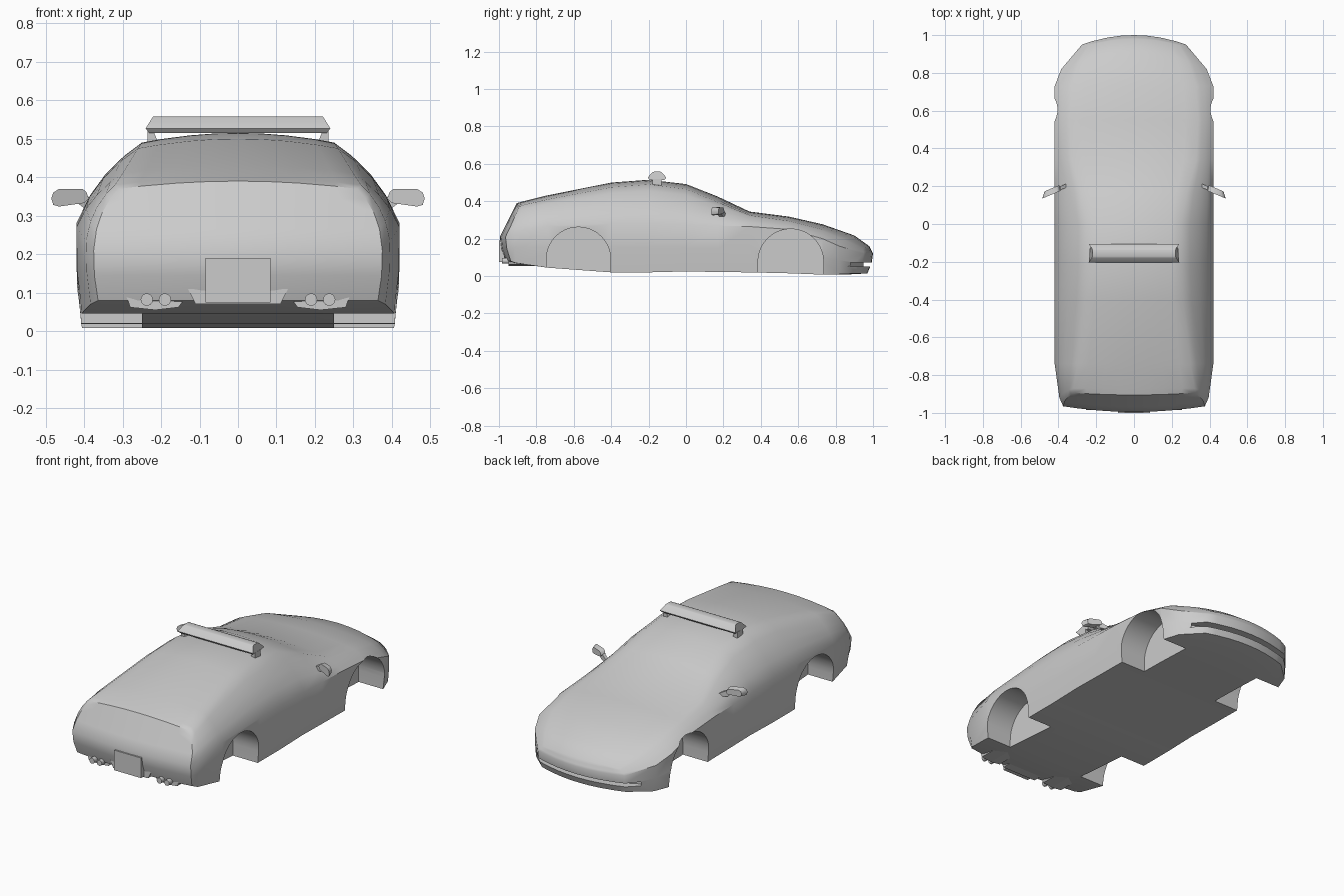
import bpy, bmesh, math
from mathutils import Vector

cube = bpy.data.objects.get("Cube")
if cube:
    bpy.data.objects.remove(cube, do_unlink=True)

GREY = (0.6, 0.6, 0.6, 1)
grey = bpy.data.materials.new("light grey")
grey.use_nodes = True
grey.diffuse_color = GREY
grey.node_tree.nodes["Principled BSDF"].inputs["Base Color"].default_value = GREY


def finish(name, bm):
    """Turn a bmesh into a linked object with clean normals."""
    bmesh.ops.remove_doubles(bm, verts=bm.verts, dist=1e-5)
    bmesh.ops.recalc_face_normals(bm, faces=bm.faces)
    mesh = bpy.data.meshes.new(name)
    bm.to_mesh(mesh)
    bm.free()
    mesh.materials.append(grey)
    obj = bpy.data.objects.new(name, mesh)
    bpy.context.collection.objects.link(obj)
    return obj


def select(obj):
    bpy.ops.object.select_all(action='DESELECT')
    obj.select_set(True)
    bpy.context.view_layer.objects.active = obj


def smooth(obj, degrees=35):
    select(obj)
    bpy.ops.object.shade_smooth_by_angle(angle=math.radians(degrees))


def apply(obj, kind, **settings):
    mod = obj.modifiers.new(kind.lower(), kind)
    for key, value in settings.items():
        setattr(mod, key, value)
    select(obj)
    bpy.ops.object.modifier_apply(modifier=mod.name)


def prism(name, pts, axis, a, b, warp=None):
    """Extrude a 2D outline along an axis from a to b, then optionally warp it."""
    place = {'x': lambda p, t: (t, p[0], p[1]),
             'y': lambda p, t: (p[0], t, p[1]),
             'z': lambda p, t: (p[0], p[1], t)}[axis]
    bm = bmesh.new()
    ends = [[bm.verts.new(place(p, t)) for p in pts] for t in (a, b)]
    bm.faces.new(ends[0])
    bm.faces.new(ends[1])
    for i in range(len(pts)):
        j = (i + 1) % len(pts)
        bm.faces.new((ends[0][i], ends[0][j], ends[1][j], ends[1][i]))
    if warp:
        for v in bm.verts:
            v.co = warp(v.co)
    return finish(name, bm)


def circle(cx, cy, r, n, turn=2 * math.pi):
    return [(cx + r * math.cos(turn * i / n), cy + r * math.sin(turn * i / n)) for i in range(n)]


# Body stations: y, edge sweep, top tilt, bottom tilt,
# floor z, half width, belt z, roof half width, roof edge z, top z
STATIONS = [
    (-.995, .03, .09, .03, .08, .375, .21, .31, .37, .39),
    (-.93, .01, .06, .01, .07, .395, .235, .32, .38, .4),
    (-.74, 0, 0, 0, .045, .42, .27, .3, .41, .432),
    (-.4, 0, 0, 0, .02, .42, .28, .26, .475, .5),
    (-.2, 0, 0, 0, .02, .42, .28, .25, .49, .515),
    (0, 0, 0, 0, .025, .42, .275, .25, .465, .492),
    (.17, 0, 0, 0, .022, .42, .27, .28, .395, .425),
    (.34, 0, 0, 0, .02, .42, .265, .33, .325, .345),
    (.55, 0, 0, 0, .015, .42, .25, .34, .295, .318),
    (.73, 0, 0, 0, .008, .42, .2, .33, .25, .277),
    (.9, -.08, 0, 0, .01, .385, .16, .29, .2, .217),
    (1, -.05, -.02, -.03, .015, .275, .12, .24, .15, .16),
]
COLUMNS = (1, .8, .5, .25, 0)


def point(st, x, z):
    y, sweep, tilt, low, floor, w, belt, wr, zr, top = st
    y += sweep * (x / w) ** 2
    y += tilt * max(0, (z - belt) / (top - belt))
    y += low * max(0, (belt - z) / (belt - floor)) ** 2
    return Vector((x, y, z))


def side(st):
    """Half outline from the floor corner up to the roof edge."""
    floor, w, belt, wr, zr, top = st[4:]
    out = [(w * .97, floor), (w * .995, (floor + belt) / 2), (w, belt)]
    bulge = (zr - belt) * .09
    for t in (.3, .55, .8):
        k = bulge * 4 * t * (1 - t)
        out.append((w + (wr - w) * t + k, belt + (zr - belt) * t + k * .6))
    return out + [(wr, zr)]


def crown(st, s):
    return st[9] - (st[9] - st[8]) * s * s


def ring(st):
    outline = side(st)
    floor = [(outline[0][0] * s, st[4]) for s in COLUMNS[:0:-1]]
    roof = [(st[7] * s, crown(st, s)) for s in COLUMNS[1:]]
    return [point(st, x, z) for x, z in floor + outline + roof]


def skin(bm, rows):
    grid = [[bm.verts.new(p) for p in row] for row in rows]
    for r, q in zip(grid, grid[1:]):
        for i in range(len(r) - 1):
            bm.faces.new((r[i], r[i + 1], q[i + 1], q[i]))


# Body shell: lofted half with rounded end panels, mirrored
bm = bmesh.new()
skin(bm, [ring(st) for st in STATIONS])
for st in (STATIONS[0], STATIONS[-1]):
    outline = side(st)
    skin(bm, [[point(st, x * s, crown(st, s) if (x, z) == outline[-1] else z)
               for s in COLUMNS] for x, z in outline])
body = finish("car_body", bm)
apply(body, 'MIRROR', use_clip=True)

# Wheel arches and front intake slot are cut out of the shell
cutters = []
for name, cy, cz, r in (("rear_arch", -.575, .09, .172), ("front_arch", .56, .077, .175)):
    pts = circle(cy, cz, r, 20, math.pi) + [(cy - r, cz), (cy - r, -.1), (cy + r, -.1)]
    for s in (-1, 1):
        cutters.append(prism(name + "_cutter", pts, 'x', .25 * s, .6 * s))
xs = [.33 * i / 6 for i in range(-6, 7)]
cutters.append(prism("intake_cutter", [(x, .95 - .9 * x * x) for x in xs] + [(.33, 1.1), (-.33, 1.1)],
                     'z', .05, .073))
for cutter in cutters:
    cutter.hide_render = True
    apply(body, 'BOOLEAN', operation='DIFFERENCE', solver='EXACT', object=cutter)
    bpy.data.objects.remove(cutter, do_unlink=True)
smooth(body)

# Number plate panel and lower rear panel
prism("rear_plate", [(-.085, .075), (.085, .075), (.085, .19), (-.085, .19)], 'y', -1, -.93)
prism("rear_lower_panel", [(-.11, .07), (.11, .07), (.13, .11), (-.13, .11)], 'y', -.972, -.9)

# Exhaust housings and twin pipes on each side
housing = [(.15, .09), (.145, .075), (.155, .062), (.215, .055), (.28, .062), (.29, .09)]
for label, s in (("left", 1), ("right", -1)):
    prism(label + "_exhaust_housing", [(x * s, z) for x, z in housing], 'y', -.95, -.76)
    for part, x in (("inner", .19), ("outer", .237)):
        pipe = prism(f"{label}_{part}_exhaust", circle(x * s, .082, .016, 14), 'y', -.985, -.85)
        smooth(pipe)

# Roof light bar with tapered ends, on two leaning feet
bar_profile = [(-.195, .515), (-.205, .527), (-.18, .555), (-.172, .558),
               (-.138, .558), (-.13, .555), (-.105, .527), (-.115, .515)]
bar = prism("light_bar", bar_profile, 'x', -1, 1, lambda c: Vector(
    (c.x * (.24 - max(0, c.z - .53) * .7 - max(0, .527 - c.z) * .8), c.y, c.z)))
smooth(bar, 50)
for label, s in (("left", 1), ("right", -1)):
    foot = [(.205, .485), (.235, .485), (.22, .52), (.235, .52)]
    prism(label + "_bar_foot", [(foot[i][0] * s, foot[i][1]) for i in (0, 1, 3, 2)], 'y', -.18, -.13)

# Door mirrors: swept back housing on a short stalk
shell = [(.388, .345), (.394, .362), (.405, .37), (.465, .37), (.48, .36),
         (.485, .345), (.48, .328), (.465, .324), (.4, .333)]
stalk = [(.35, .315), (.4, .32), (.42, .335), (.39, .35), (.36, .335)]
for label, s in (("left", 1), ("right", -1)):
    def sweep(c):
        return Vector((c.x * s, c.y - (c.x - .39) * .42, c.z))

    def taper(c):
        k = .8 if c.y > .19 else 1
        return sweep(Vector((.43 + (c.x - .43) * k, c.y, .347 + (c.z - .347) * k)))
    smooth(prism(label + "_mirror", shell, 'y', .175, .208, taper), 50)
    prism(label + "_mirror_stalk", stalk, 'y', .18, .2, sweep)
